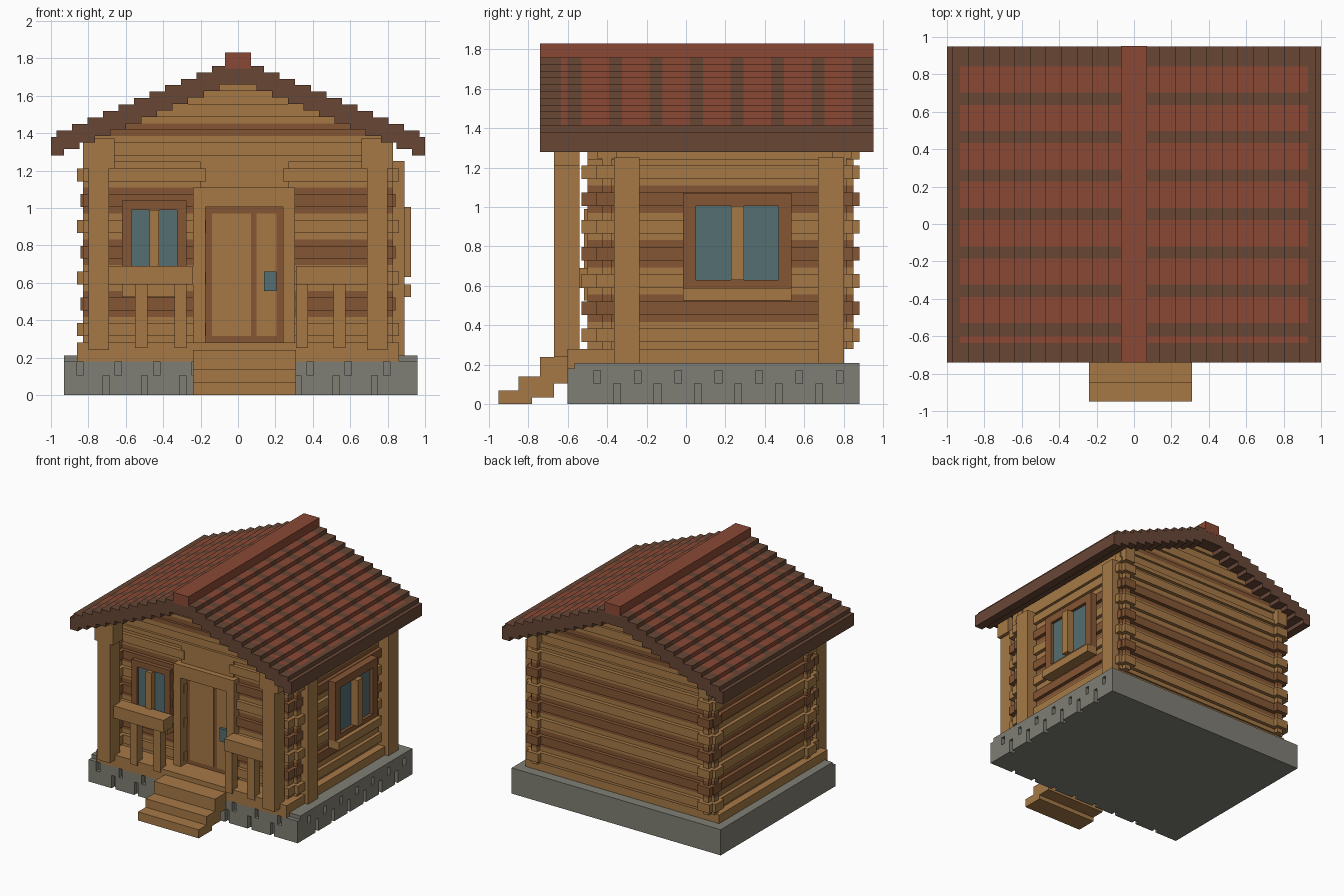
import bpy, bmesh

if "Cube" in bpy.data.objects:
    bpy.data.objects.remove(bpy.data.objects["Cube"], do_unlink=True)


def material(name, rgb):
    lin = [((c / 255 + 0.055) / 1.055) ** 2.4 for c in rgb] + [1]
    m = bpy.data.materials.new(name)
    m.use_nodes = True
    m.diffuse_color = lin
    bsdf = m.node_tree.nodes["Principled BSDF"]
    bsdf.inputs["Base Color"].default_value = lin
    bsdf.inputs["Roughness"].default_value = 0.9
    return m


TAN = material("light wood", (166, 121, 70))
BROWN = material("mid brown wood", (133, 86, 52))
DARK = material("dark roof wood", (104, 71, 54))
RED = material("red roof tile", (138, 73, 53))
STONE = material("grey stone", (128, 127, 117))
GLASS = material("blue glass", (84, 110, 114))


def finish(name, bm, mats):
    mesh = bpy.data.meshes.new(name)
    bmesh.ops.recalc_face_normals(bm, faces=bm.faces)
    bm.to_mesh(mesh)
    bm.free()
    for m in mats:
        mesh.materials.append(m)
    ob = bpy.data.objects.new(name, mesh)
    bpy.context.collection.objects.link(ob)
    return ob


def boxes(name, mat, items):
    """One object from boxes given as (x0, x1, y0, y1, z0, z1)."""
    bm = bmesh.new()
    for x0, x1, y0, y1, z0, z1 in items:
        vs = bmesh.ops.create_cube(bm, size=1)["verts"]
        for v in vs:
            v.co = (x1 if v.co.x > 0 else x0, y1 if v.co.y > 0 else y0,
                    z1 if v.co.z > 0 else z0)
    return finish(name, bm, [mat])


def log(axis, centre, a, b, z, back=0.03):
    """Stepped log: a slim full-height core with a wider, longer middle."""
    out = []
    for half, end, lo, hi in ((0.025, 0.0, 0, LOG), (0.055, back, LOG / 4, LOG * 3 / 4)):
        span, side = (a - end, b + end), (centre - half, centre + half)
        out.append((*span, *side, z + lo, z + hi) if axis == "x"
                   else (*side, *span, z + lo, z + hi))
    return out


# Stone foundation with block relief on the front and right
boxes("foundation", STONE, [(-0.93, 0.925, -0.565, 0.88, 0, 0.21)])


def blocks(start, end, first_slot, z0, z1):
    edges, s = [start], first_slot
    while s < end - 0.03:
        edges += [s - 0.017, s + 0.017]
        s += 0.205
    edges.append(end)
    return [(edges[i], edges[i + 1], z0, z1) for i in range(0, len(edges), 2)]


front_rows = blocks(-0.93, 0.96, -0.705, 0, 0.105) + blocks(-0.93, 0.96, -0.845, 0.105, 0.18)
boxes("front_stones", STONE, [(a, b, -0.60, -0.565, c, d) for a, b, c, d in front_rows])
side_rows = blocks(-0.565, 0.88, -0.35, 0, 0.105) + blocks(-0.565, 0.88, -0.45, 0.105, 0.17)
boxes("right_stones", STONE, [(0.925, 0.96, a, b, c, d) for a, b, c, d in side_rows]
      + [(0.925, 0.96, -0.565, 0.88, 0.17, 0.21)])

# Floor and entry steps
boxes("porch_floor", TAN, [(-0.86, 0.86, -0.60, 0.80, 0.18, 0.28)])
boxes("entry_steps", TAN, [(-0.24, 0.31, -0.95, -0.78, 0, 0.07),
                           (-0.24, 0.31, -0.85, -0.67, 0.035, 0.14),
                           (-0.24, 0.31, -0.74, -0.59, 0.105, 0.24)])

# Log walls, alternating light and brown courses
LOG = 0.138
FRONT, BACK, SIDE = -0.40, 0.79, 0.775
courses = {0: [], 1: []}
for i in range(7):
    z = 0.28 + i * LOG
    c = courses[i % 2]
    tip = 0.03 if i % 2 == 0 else 0.012
    c += log("x", FRONT, -0.83, -0.20, z, tip) + log("x", FRONT, 0.27, 0.83, z, tip)
    c += log("x", BACK, -0.83, 0.83, z, tip)
    for s in (-1, 1):
        c += log("y", s * SIDE, -0.50, 0.85, z)
boxes("light_logs", TAN, courses[0])
boxes("brown_logs", BROWN, courses[1])
boxes("wall_plates", TAN, [(s * SIDE - 0.045, s * SIDE + 0.045, -0.50, 0.88, 1.24, 1.37)
                           for s in (-1, 1)]
      + [(-0.2, 0.27, FRONT - 0.045, FRONT + 0.04, 1.10, 1.25)])

# Stepped roof dimensions
STEP, RISE, N = 0.083, 0.0345, 12


def edge(i, first):
    return 1.0 if i == 0 else first - STEP * (i - 1)


# Gable walls following the roof underside
rows = {0: [], 1: []}
for j in range(-1, 11):
    z = 1.28 + j * RISE
    w = min(0.83, edge(j + 1, 0.93))
    half = 0.05 if (j // 2) % 2 else 0.03
    brown = 1 if j in (3, 4) else 0
    for y in (FRONT, BACK):
        rows[brown].append((-w, w, y - half, y + half, z, z + RISE))
boxes("gable_light", TAN, rows[0])
boxes("gable_brown", BROWN, rows[1])

# Roof slab with tiled red bands
half_ring, is_top = [], []
for j in range(N - 1, 0, -1):
    half_ring += [(edge(j, 0.93), 1.28 + j * RISE), (edge(j, 0.93), 1.28 + (j - 1) * RISE)]
half_ring += [(1.0, 1.28), (1.0, 1.38)]
first_top = len(half_ring) - 1
for i in range(1, N):
    half_ring += [(edge(i, 0.97), 1.38 + (i - 1) * RISE), (edge(i, 0.97), 1.38 + i * RISE)]
    if i == 1:
        half_ring.append((0.93, 1.38 + RISE))
ring = half_ring + [(-x, z) for x, z in reversed(half_ring)]
n = len(ring)
cuts = [-0.74, -0.635, -0.60]
for k in range(7):
    cuts += [-0.53 + 0.2055 * k, -0.39 + 0.2055 * k]
cuts.append(0.95)
bm = bmesh.new()
loops = [[bm.verts.new((x, y, z)) for x, z in ring] for y in cuts]
for k in range(len(cuts) - 1):
    for i in range(n):
        j = (i + 1) % n
        f = bm.faces.new((loops[k][i], loops[k][j], loops[k + 1][j], loops[k + 1][i]))
        upper = first_top < i < n - 1 - first_top
        inside = max(abs(ring[i][0]), abs(ring[j][0])) < 0.931
        f.material_index = 1 if k % 2 and upper and inside else 0
bm.faces.new(loops[0])
bm.faces.new(loops[-1])
finish("roof", bm, [DARK, RED])
boxes("ridge_cap", RED, [(-0.07, 0.07, -0.741, 0.951, 1.745, 1.83)])

# Porch posts with capitals, railings and balusters
posts = []
for s in (-1, 1):
    for a, b, z0, z1 in ((0.69, 0.80, 0.24, 1.21), (0.66, 0.83, 1.21, 1.37)):
        x0, x1 = sorted((s * a, s * b))
        posts.append((x0, x1, -0.67, -0.54, z0, z1))
boxes("porch_posts", TAN, posts)
boxes("railings", TAN, [(-0.70, -0.24, -0.62, -0.50, 0.59, 0.69),
                        (0.31, 0.70, -0.62, -0.50, 0.59, 0.69)])
boxes("balusters", TAN, [(x, x + 0.065, -0.61, -0.54, 0.25, 0.60)
                         for x in (-0.55, -0.34, 0.31, 0.51)])

# Right wall uprights
boxes("side_uprights", TAN, [(0.80, 0.89, y, y + 0.13, 0.21, 1.25) for y in (-0.365, 0.67)])

# Door with casing, two panels and latch plate
boxes("door_casing", TAN, [(-0.24, -0.175, -0.49, -0.34, 0.28, 1.11),
                           (0.24, 0.305, -0.49, -0.34, 0.28, 1.11),
                           (-0.175, 0.24, -0.49, -0.34, 1.005, 1.11)])
boxes("door", BROWN, [(-0.175, 0.24, -0.41, -0.36, 0.28, 1.005)])
boxes("door_panels", TAN, [(-0.14, 0.07, -0.417, -0.41, 0.315, 0.97),
                           (0.10, 0.205, -0.417, -0.41, 0.315, 0.97)])
boxes("door_latch", GLASS, [(0.14, 0.205, -0.44, -0.41, 0.555, 0.66)])


def window(name, to_box, a, b, z0, z1, rail):
    """Framed window in wall coordinates (along, out, up)."""
    m, w = (a + b) / 2, 0.033
    g0, g1 = a + rail, b - rail
    zb, zt = z0 + 0.04, z1 - 0.065 * (rail / 0.065)
    boxes(name + "_frame", BROWN, [to_box(*p) for p in (
        (a, g0, 0, 0.06, z0, z1), (g1, b, 0, 0.06, z0, z1),
        (g0, g1, 0, 0.06, z0, zb), (g0, g1, 0, 0.06, zt, z1))])
    boxes(name + "_glass", GLASS, [to_box(g0, g1, 0, 0.035, zb, zt)])
    boxes(name + "_mullion", TAN, [to_box(m - w * rail / 0.065, m + w * rail / 0.065, 0, 0.095, zb, zt)])
    boxes(name + "_sill", TAN, [to_box(a, b, 0, 0.095, z0 - 0.065, z0)])


window("right_window", lambda a, b, o0, o1, c, d: (0.83 + o0, 0.83 + o1, a, b, c, d),
       -0.015, 0.535, 0.59, 1.07, 0.065)
window("front_window", lambda a, b, o0, o1, c, d: (a, b, -0.44 - o1 * 0.8, -0.44 - o0, c, d),
       -0.62, -0.275, 0.59, 1.04, 0.05)
